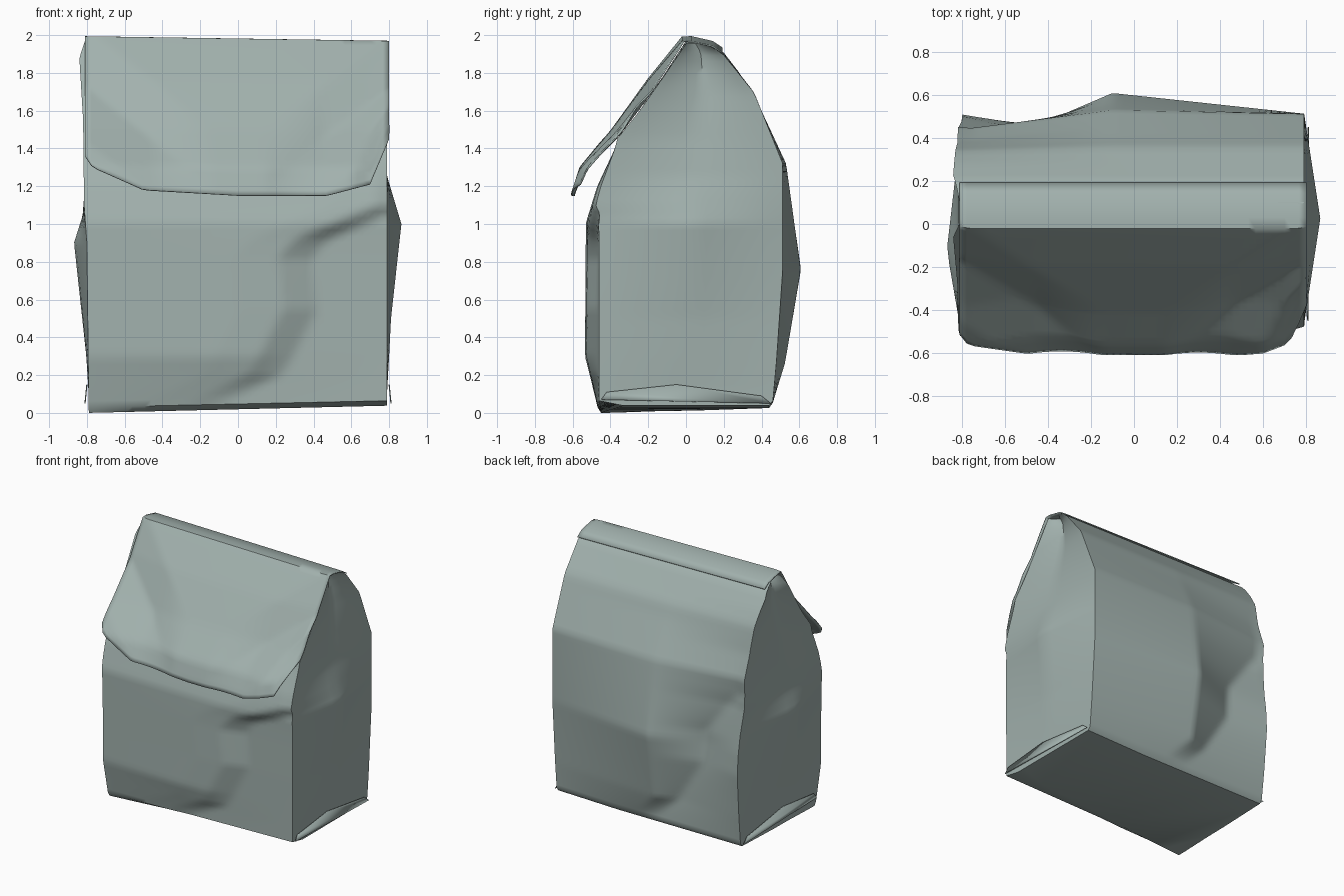
import bpy
import bmesh
import math

cube = bpy.data.objects.get("Cube")
if cube:
    bpy.data.objects.remove(cube, do_unlink=True)

paper = bpy.data.materials.new("grey_green_paper")
paper.use_nodes = True
COLOUR = (0.36, 0.44, 0.42, 1)
paper.diffuse_color = COLOUR
paper.node_tree.nodes["Principled BSDF"].inputs["Base Color"].default_value = COLOUR


def lerp(table, v):
    """Piecewise linear lookup in sorted (key, value) pairs."""
    if v <= table[0][0]:
        return table[0][1]
    for (a, p), (b, q) in zip(table, table[1:]):
        if v <= b:
            return p + (q - p) * (v - a) / (b - a)
    return table[-1][1]


def make_object(name, bm, angle, thickness=0):
    bmesh.ops.recalc_face_normals(bm, faces=bm.faces)
    mesh = bpy.data.meshes.new(name)
    bm.to_mesh(mesh)
    bm.free()
    mesh.materials.append(paper)
    obj = bpy.data.objects.new(name, mesh)
    bpy.context.collection.objects.link(obj)
    bpy.ops.object.select_all(action="DESELECT")
    obj.select_set(True)
    bpy.context.view_layer.objects.active = obj
    bpy.ops.object.shade_smooth_by_angle(angle=math.radians(angle))
    if thickness:
        sheet = obj.modifiers.new("paper_thickness", "SOLIDIFY")
        sheet.thickness = thickness
        sheet.offset = 0


# Side silhouettes, as (height, depth)
FRONT = [(0, -0.33), (0.03, -0.46), (1.0, -0.46), (1.2, -0.42), (1.45, -0.365), (1.6, -0.245),
         (1.8, -0.11), (1.97, 0.0)]
BACK = [(0, 0.44), (0.03, 0.46), (0.76, 0.5), (1.32, 0.51), (1.7, 0.36), (1.92, 0.19), (1.97, 0.1)]
# Creases bounding the pressed-in corners, as (height, x)
FRONT_CREASE = [(0.03, -0.15), (0.2, 0.18), (0.55, 0.36), (0.82, 0.33), (0.92, 0.42), (1.1, 0.85)]
BACK_CREASE = [(0.03, 0.05), (0.25, 0.25), (0.6, 0.47), (0.85, 0.49), (1.2, 0.75)]
FRONT_PUFF = [(0.03, 0.01), (0.3, 0.075), (1.02, 0.07), (1.2, 0.05), (1.4, 0)]
BACK_PUFF = [(0.03, 0.0), (0.25, 0.05), (0.76, 0.11), (1.32, 0.02), (1.6, 0)]
BACK_LEAN = [(0.6, 0), (1.1, 0.07), (1.5, 0.05), (1.8, 0)]
# Side panel bulges, tucked in towards the top
RIGHT_PUFF = [(0.1, 0), (0.5, 0.02), (1.0, 0.075), (1.25, 0.0), (1.45, -0.03), (1.83, -0.07)]
LEFT_PUFF = [(0.1, 0), (0.3, 0.01), (0.9, 0.07), (1.05, 0.01), (1.3, -0.02), (1.83, -0.06)]
LEFT_EDGE = [(0, -0.79), (0.9, -0.8), (1.1, -0.815), (1.55, -0.82), (1.88, -0.84), (1.97, -0.81)]


def front_y(x, z):
    c = lerp(FRONT_CREASE, z)
    shape = lerp([(-0.8, 0.85), (c - 0.35, 1), (c - 0.12, 0.9), (c + 0.06, 0.05), (c + 0.5, 0)], x)
    return lerp(FRONT, z) - lerp(FRONT_PUFF, z) * shape


def back_y(x, z):
    """Bulged back panel with a valley along its crease and one corner leaning in."""
    c = lerp(BACK_CREASE, z)
    crest = min(0.1, c - 0.15)
    shape = lerp([(-0.8, 0.1), (crest, 1), (c, -0.4), (max(c + 0.1, 0.8), 0.2)], -x)
    lean = lerp(BACK_LEAN, z) * lerp([(0.1, 0), (0.8, 1)], -x)
    return lerp(BACK, z) + lerp(BACK_PUFF, z) * shape - lean


def side_points(x, sign, z, puff, peak):
    """Side panel from its front edge towards its back edge."""
    a, b = front_y(x, z), back_y(x, z)
    bulge = [(0, 0), (peak, lerp(puff, z)), (1, 0)]
    return [(x + sign * lerp(bulge, i / DEEP), a + (b - a) * i / DEEP) for i in range(DEEP + 1)]


# Bag body: stacked rings around four panels
WIDE, DEEP, HIGH = 48, 12, 60
levels = [0] + [0.03 + 1.94 * i / HIGH for i in range(HIGH + 1)]
bm = bmesh.new()
rings = []
for z in levels:
    left, right = lerp(LEFT_EDGE, z), 0.79
    xs = [left + (right - left) * i / WIDE for i in range(WIDE + 1)]
    pts = [(x, front_y(x, z)) for x in xs[:-1]]
    pts += side_points(right, 1, z, RIGHT_PUFF, 0.5)[:-1]
    pts += [(x, back_y(x, z)) for x in xs[:0:-1]]
    pts += side_points(left, -1, z, LEFT_PUFF, 0.4)[:0:-1]
    fade = max(0, 1 - z / 0.3)
    ring = []
    for x, y in pts:
        lift = max(0.024 * (x + 0.8), 0.035 * (y + 0.3), 0) * fade
        if z == 0 and y < 0:
            y -= 0.07 * (0.8 - x)
        # The ridge drops slightly towards one end
        lift -= 0.01 * (x + 0.8) * max(0, z - 1.6) / 0.4
        ring.append(bm.verts.new((x, y, z + lift)))
    rings.append(ring)
for lower, upper in zip(rings, rings[1:]):
    for i in range(len(lower)):
        j = (i + 1) % len(lower)
        bm.faces.new((lower[i], lower[j], upper[j], upper[i]))
bm.faces.new(rings[0])
bm.faces.new(rings[-1])
make_object("bag_body", bm, 40)

# Folded flap: sheet rolled over the ridge, with a wavy lower lip
LIP = [(-0.81, 1.36), (-0.77, 1.3), (-0.5, 1.18), (0, 1.15), (0.47, 1.15), (0.7, 1.21), (0.8, 1.45)]
DROP = [(1.16, -0.605), (1.3, -0.56), (1.5, -0.395), (1.77, -0.2), (1.99, -0.02)]
ROLL = [(0.19, 1.932), (0.14, 1.965), (0.03, 1.99)]
END_CURL = [(0.6, 0), (0.8, 0.06)]


def flap_y(x, z):
    """Sloping sheet with a valley towards each end and one curled end."""
    valley = 1.25 + 0.8 * (abs(x) - 0.2)
    dent = 0.06 * max(0, 1 - abs(z - valley) / 0.3) * lerp([(0.15, 0), (0.45, 1)], abs(x))
    curl = lerp(END_CURL, x) * lerp([(1.5, 1), (1.9, 0)], z)
    return lerp(DROP, z) + max(dent, curl)


COLS, ROWS = 48, 30
bm = bmesh.new()
grid = []
for i in range(COLS + 1):
    x = -0.81 + 1.61 * i / COLS
    low = lerp(LIP, x)
    tilt = 0.015 * (x + 0.8)
    col = [bm.verts.new((x, y, z - tilt)) for y, z in ROLL]
    for r in range(ROWS + 1):
        z = 1.99 + (low - 1.99) * r / ROWS
        col.append(bm.verts.new((x, flap_y(x, z), z - tilt * (1 - r / ROWS))))
    grid.append(col)
for a, b in zip(grid, grid[1:]):
    for r in range(len(a) - 1):
        bm.faces.new((a[r], a[r + 1], b[r + 1], b[r]))
make_object("folded_flap", bm, 50, 0.008)

# Gusset folds along the foot of each side panel
for name, sign in (("left_foot_fold", 1), ("right_foot_fold", -1)):
    bm = bmesh.new()
    outline = [(-0.45, 0.07), (0.45, 0.05), (0.4, 0.09), (-0.05, 0.15), (-0.42, 0.11)]
    bm.faces.new([bm.verts.new((sign * (0.8 + 0.1 * (0.15 - z)), y, z)) for y, z in outline])
    make_object(name, bm, 30, 0.006)
